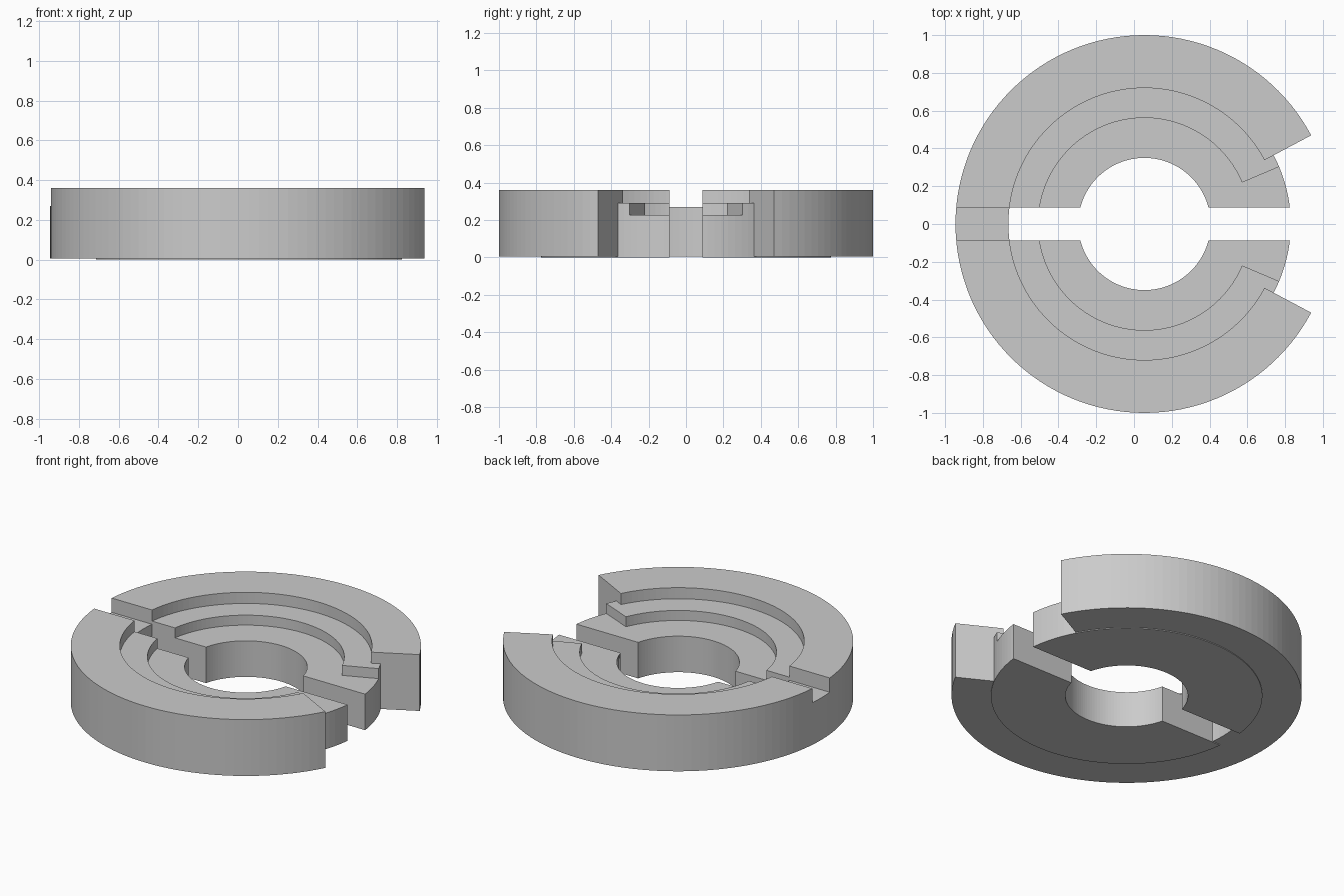
import bpy, bmesh
from math import radians, cos, sin

if "Cube" in bpy.data.objects:
    bpy.data.objects.remove(bpy.data.objects["Cube"])

CX = 0.055          # ring centre along x
SLOT = 0.087        # half width of the cross slot


def sector(name, r0, r1, z0, z1, a0=0, a1=360, steps=128):
    """Solid ring, or a slice of one, with a rectangular cross-section."""
    bm = bmesh.new()
    closed = a1 - a0 == 360
    loops = []
    for i in range(steps if closed else steps + 1):
        a = radians(a0 + (a1 - a0) * i / steps)
        loops.append([bm.verts.new((CX + r * cos(a), r * sin(a), z))
                      for r, z in ((r0, z0), (r1, z0), (r1, z1), (r0, z1))])
    for i in range(steps):
        p, q = loops[i], loops[(i + 1) % len(loops)]
        for k in range(4):
            j = (k + 1) % 4
            bm.faces.new((p[k], p[j], q[j], q[k]))
    if not closed:
        bm.faces.new(loops[0])
        bm.faces.new(loops[-1])
    return finish(name, bm)


def box(name, lo, hi):
    bm = bmesh.new()
    bmesh.ops.create_cube(bm, size=1)
    for v in bm.verts:
        v.co = [(lo[k] + hi[k]) / 2 + v.co[k] * (hi[k] - lo[k]) for k in range(3)]
    return finish(name, bm)


def finish(name, bm):
    bmesh.ops.recalc_face_normals(bm, faces=bm.faces)
    me = bpy.data.meshes.new(name)
    bm.to_mesh(me)
    bm.free()
    ob = bpy.data.objects.new(name, me)
    bpy.context.collection.objects.link(ob)
    return ob


def cut(ob, cutter):
    """Subtract the cutter, apply the result and remove the cutter."""
    m = ob.modifiers.new("cut", 'BOOLEAN')
    m.operation = 'DIFFERENCE'
    m.solver = 'EXACT'
    m.object = cutter
    bpy.context.view_layer.objects.active = ob
    bpy.ops.object.modifier_apply(modifier=m.name)
    bpy.data.objects.remove(cutter)


# outer C-shaped ring with a shallow slot across its closed side
outer = sector("outer_ring", 0.72, 1.0, 0.005, 0.36, 28, 332, 108)
cut(outer, box("ring_slot_cutter", (-1.2, -SLOT, 0.27), (0, SLOT, 0.6)))

# stepped inner halves: lowered core, lowered opening wedge, split by the slot
for name, side in (("back_inner_half", 1), ("front_inner_half", -1)):
    half = sector(name, 0.35, 0.775, 0.0, 0.29)
    cut(half, sector("core_cutter", 0.2, 0.562, 0.227, 0.5))
    cut(half, sector("wedge_cutter", 0.3, 0.9, 0.227, 0.5, -23, 23, 16))
    ys = sorted((side * SLOT, -side * 1.2))
    cut(half, box("split_cutter", (-1.2, ys[0], -0.2), (1.2, ys[1], 0.7)))
